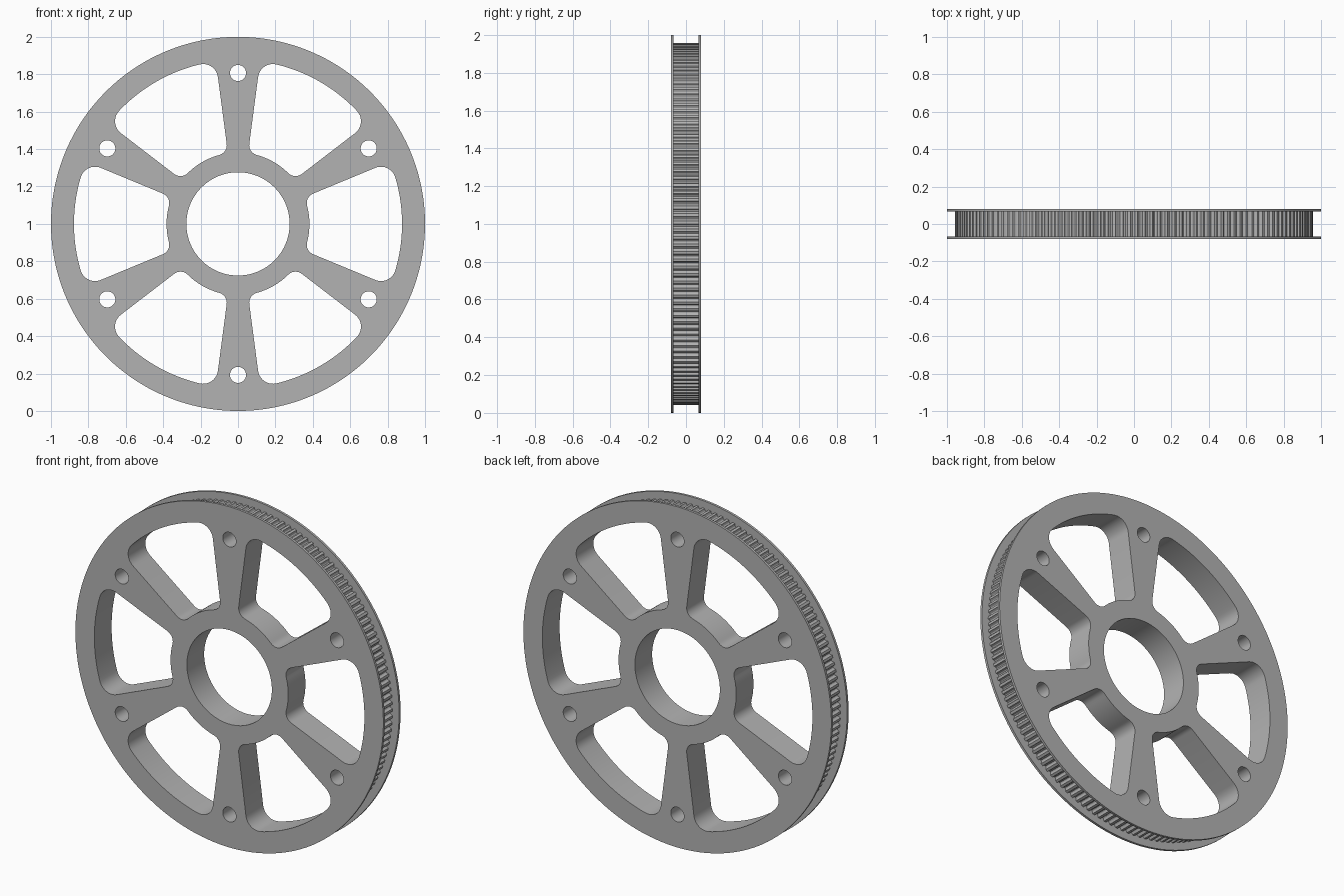
import bpy, bmesh
from math import sin, cos, asin, pi, radians
from mathutils import Matrix

cube = bpy.data.objects.get("Cube")
if cube:
    bpy.data.objects.remove(cube)

TEETH, TIP = 150, 0.957
HALF_WIDTH, HALF_GROOVE = 0.08, 0.066
HUB, RIM = 0.382, 0.877

metal = bpy.data.materials.new("grey metal")
metal.use_nodes = True
grey = (0.45, 0.45, 0.45, 1)
metal.diffuse_color = grey
metal.node_tree.nodes["Principled BSDF"].inputs["Base Color"].default_value = grey


def arc(cx, cy, r, a0, a1, n):
    return [(cx + r * cos(a0 + (a1 - a0) * i / n), cy + r * sin(a0 + (a1 - a0) * i / n))
            for i in range(n + 1)]


def circle(r, n, cx=0, cy=0):
    return arc(cx, cy, r, 0, 2 * pi, n)[:-1]


def turn(points, a):
    return [(x * cos(a) - y * sin(a), x * sin(a) + y * cos(a)) for x, y in points]


def window():
    # Opening between two spokes, with rounded corners
    side = radians(22.5)

    def corner(r, f):
        a = side - asin((f + 0.004) / r)
        return a, r * cos(a), r * sin(a)

    f_out, f_in = 0.08, 0.055
    a_out, ox, oy = corner(RIM - f_out, f_out)
    a_in, ix, iy = corner(HUB + f_in, f_in)
    half = arc(0, 0, RIM, 0, a_out, 12)[:-1]
    half += arc(ox, oy, f_out, a_out, side + pi / 2, 10)
    half += arc(ix, iy, f_in, side + pi / 2, a_in + pi, 10)
    half += arc(0, 0, HUB, a_in, 0, 8)[1:]
    return half + [(x, -y) for x, y in half[-2:0:-1]]


def toothed_outline():
    # Flat tooth tips with rounded valleys
    tooth = [(0, 0), (.36, 0), (.42, .007), (.52, .013), (.68, .016), (.84, .013), (.94, .007)]
    pitch = 2 * pi / TEETH
    return [((TIP - d) * cos((i + f) * pitch), (TIP - d) * sin((i + f) * pitch))
            for i in range(TEETH) for f, d in tooth]


def extrude_outlines(name, outlines, half_depth):
    # Filled outline with holes, turned upright so its axis runs along y
    curve = bpy.data.curves.new(name, "CURVE")
    curve.dimensions = "2D"
    curve.fill_mode = "BOTH"
    curve.extrude = half_depth
    for pts in outlines:
        spline = curve.splines.new("POLY")
        spline.points.add(len(pts) - 1)
        for p, (x, y) in zip(spline.points, pts):
            p.co = (x, y, 0, 1)
        spline.use_cyclic_u = True
    temp = bpy.data.objects.new(name + " outline", curve)
    bpy.context.collection.objects.link(temp)
    graph = bpy.context.evaluated_depsgraph_get()
    mesh = bpy.data.meshes.new_from_object(temp.evaluated_get(graph))
    bpy.data.objects.remove(temp)
    bm = bmesh.new()
    bm.from_mesh(mesh)
    bmesh.ops.remove_doubles(bm, verts=bm.verts, dist=1e-5)
    bmesh.ops.recalc_face_normals(bm, faces=bm.faces)
    bm.transform(Matrix.Translation((0, 0, 1)) @ Matrix.Rotation(pi / 2, 4, "X"))
    bm.to_mesh(mesh)
    bm.free()
    mesh.materials.clear()
    mesh.materials.append(metal)
    obj = bpy.data.objects.new(name, mesh)
    bpy.context.collection.objects.link(obj)
    return obj


# Wheel blank: rim, bore, six windows and six bolt holes in the spokes
holes = [circle(0.276, 96)]
for k in range(6):
    holes.append(turn(window(), k * pi / 3))
    holes.append(turn(circle(0.043, 32, 0.807), k * pi / 3 + pi / 6))
wheel = extrude_outlines("pulley_wheel", [circle(1, 180)] + holes, HALF_WIDTH)

# Belt channel with teeth, cut between the two flanges
cutter = extrude_outlines("belt_channel_cutter", [circle(1.1, 90), toothed_outline()], HALF_GROOVE)
cutter.hide_render = True
cut = wheel.modifiers.new("belt channel", "BOOLEAN")
cut.operation = "DIFFERENCE"
cut.solver = "EXACT"
cut.object = cutter
bpy.context.view_layer.objects.active = wheel
wheel.select_set(True)
bpy.ops.object.modifier_apply(modifier=cut.name)
bpy.data.objects.remove(cutter)
bpy.ops.object.shade_smooth_by_angle(angle=radians(25))
